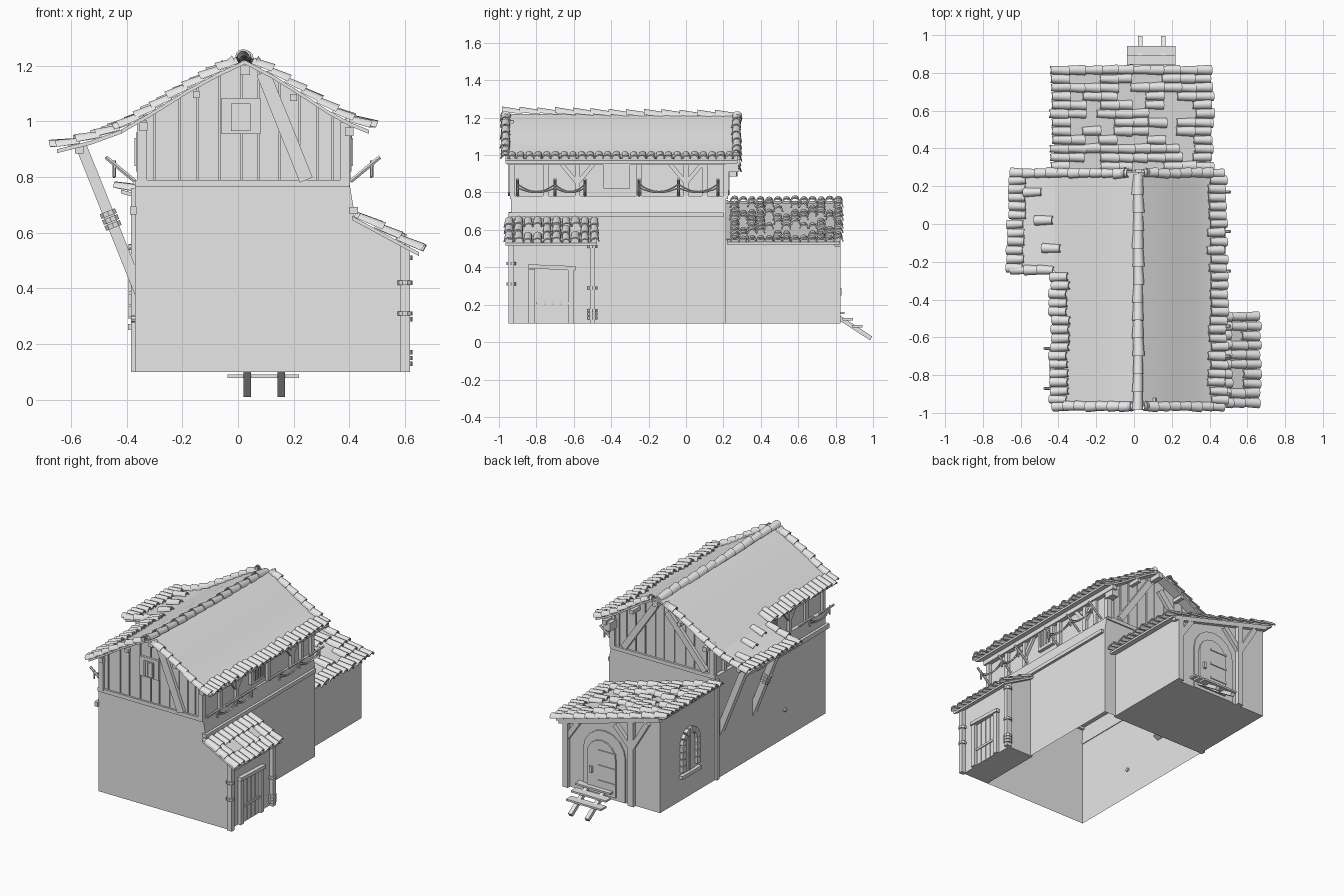
import bpy, bmesh, math, random
from mathutils import Vector as V

if "Cube" in bpy.data.objects:
    bpy.data.objects.remove(bpy.data.objects["Cube"])

random.seed(4)
grey = bpy.data.materials.new("plain grey")
grey.diffuse_color = (0.8, 0.8, 0.8, 1)
grey.use_nodes = True
grey.node_tree.nodes["Principled BSDF"].inputs["Base Color"].default_value = grey.diffuse_color


def finish(name, bm, smooth=False):
    bmesh.ops.recalc_face_normals(bm, faces=bm.faces)
    me = bpy.data.meshes.new(name)
    bm.to_mesh(me)
    bm.free()
    ob = bpy.data.objects.new(name, me)
    bpy.context.collection.objects.link(ob)
    me.materials.append(grey)
    if smooth:
        bpy.ops.object.select_all(action='DESELECT')
        ob.select_set(True)
        bpy.context.view_layer.objects.active = ob
        bpy.ops.object.shade_smooth_by_angle(angle=math.radians(40))
    return ob


def loft(bm, rings, caps=True, closed=True):
    vs = [[bm.verts.new(p) for p in r] for r in rings]
    n = len(vs[0])
    for a, b in zip(vs, vs[1:]):
        for i in range(n if closed else n - 1):
            bm.faces.new((a[i], a[(i + 1) % n], b[(i + 1) % n], b[i]))
    if caps:
        bm.faces.new(vs[0])
        bm.faces.new(vs[-1][::-1])


def box(bm, x0, x1, y0, y1, z0, z1):
    loft(bm, [[(x0, y0, z), (x1, y0, z), (x1, y1, z), (x0, y1, z)] for z in (z0, z1)])


def prism(bm, pts, axis, lo, hi):
    f = (lambda a, b, t: (a, t, b)) if axis == 'y' else (lambda a, b, t: (t, a, b))
    loft(bm, [[f(a, b, t) for a, b in pts] for t in (lo, hi)])


def frame(p, q):
    d = (q - p).normalized()
    s = d.cross(V((0, 0, 1)) if abs(d.z) < 0.99 else V((0, 1, 0))).normalized()
    return d, s, s.cross(d)


def beam(bm, p, q, w, h=None):
    p, q, h = V(p), V(q), h or w
    d, s, u = frame(p, q)
    loft(bm, [[c + s * a * w / 2 + u * b * h / 2 for a, b in ((-1, -1), (1, -1), (1, 1), (-1, 1))] for c in (p, q)])


def rod(bm, p, q, r, n=8):
    p, q = V(p), V(q)
    d, s, u = frame(p, q)
    an = [2 * math.pi * i / n for i in range(n)]
    loft(bm, [[c + (s * math.cos(a) + u * math.sin(a)) * r for a in an] for c in (p, q)])


def tile(bm, p, q, r=0.024):
    # tapered half-round shell, wide end at p
    p, q = V(p), V(q)
    d, s, u = frame(p, q)
    r *= random.uniform(0.92, 1.08)
    p = p + u * 0.009 + s * random.uniform(-.004, .004)
    an = [math.pi * i / 6 for i in range(7)]
    rings = []
    for c, k in ((p, 1), (q, 0.8)):
        ring = [c + (s * math.cos(a) + u * math.sin(a)) * r * k for a in an]
        ring += [c + (s * math.cos(a) + u * math.sin(a)) * (r * k - 0.007) for a in an[::-1]]
        rings.append(ring)
    loft(bm, rings, caps=False)
    for ring in rings:
        vs = [bm.verts.new(v) for v in ring]
        for i in range(6):
            bm.faces.new((vs[i], vs[i + 1], vs[12 - i], vs[13 - i]))


def run(bm, pts, step, r=0.026):
    # overlapping tiles along a path from its low end
    pts = [V(p) for p in pts]
    total = sum((b - a).length for a, b in zip(pts, pts[1:]))

    def at(t):
        for a, b in zip(pts, pts[1:]):
            n = (b - a).length
            if t <= n:
                break
            t -= n
        return a + (b - a) * (t / n)
    for i in range(int(total / step + .5)):
        tile(bm, at(i * step), at(i * step + step * 1.15), r)


ROOF = [(-.65, .90), (-.53, .93), (-.42, .97), (-.3, 1.04), (-.18, 1.115), (-.08, 1.17), (.025, 1.22),
        (.12, 1.17), (.22, 1.108), (.32, 1.042), (.4, .998), (.47, .97)]


def zr(x):
    for (a, za), (b, zb) in zip(ROOF, ROOF[1:]):
        if x <= b:
            return za + (zb - za) * (x - a) / (b - a)
    return ROOF[-1][1]


# lower storey: open underneath, right wall leaning in at the top
bm = bmesh.new()
sec = [(-.37, .1), (-.37, .78), (.40, .78), (.415, .69), (.415, .1)]
loft(bm, [[(x, y, z) for x, z in sec] for y in (-.935, .215)], closed=False)
finish("lower_walls", bm)

# rear annex with lean-to top
bm = bmesh.new()
prism(bm, [(-.37, .1), (.33, .1), (.33, .55), (-.37, .745)], 'y', .2, .8)
finish("annex_walls", bm)

# side porch
bm = bmesh.new()
prism(bm, [(.40, .1), (.59, .1), (.59, .55), (.40, .655)], 'y', -.935, -.5)
finish("porch_walls", bm)

# upper storey walls following the roof
bm = bmesh.new()
top = [(x, z - .012) for x, z in ROOF if -.34 < x < .39]
prism(bm, [(-.345, .78), (-.345, zr(-.345) - .012)] + top + [(.385, zr(.385) - .012), (.385, .78)], 'y', -.92, .2)
finish("upper_walls", bm)

# gable planks, corner posts and braces at both ends
bm = bmesh.new()
cuts = [-.355, -.30, -.21, -.145, -.065, .012, .075, .15, .22, .285, .34, .395]
for y0, y1 in ((-.93, -.915), (.195, .21)):
    for a, b in zip(cuts, cuts[1:]):
        mid = [.025] if a < .025 < b else []
        a2, b2 = a + .003, b - .003
        prism(bm, [(a2, .785), (b2, .785), (b2, zr(b2) - .01)] + [(m, zr(m) - .01) for m in mid] + [(a2, zr(a2) - .01)],
              'y', y0, y1)
finish("gable_planks", bm)
bm = bmesh.new()
beam(bm, (.09, -.937, 1.175), (.245, -.937, .79), .03, .05)
for a, b in (((.3, .8), (.06, 1.15)), ((-.3, .8), (-.02, 1.12))):
    beam(bm, (a[0], .217, a[1]), (b[0], .217, b[1]), .03, .04)
for y in (-.93, .212):
    for x in (-.345, .385):
        box(bm, x - .018, x + .018, y - .015, y + .015, .78, zr(x) - .01)
    box(bm, -.37, .40, y - .012, y + .012, .765, .79)
finish("gable_timbers", bm)

# side wall posts, branching braces and shutters
bm = bmesh.new()
for x in (-.35, .392):
    for y in (-.75, -.58, -.25, 0.0, .1):
        box(bm, x - .012, x + .012, y - .014, y + .014, .78, .99)
    for y in (-.58, 0.0):
        for s in (-1, 1):
            beam(bm, (x, y, .85), (x, y + s * .1, .97), .022)
    box(bm, x - .012, x + .012, -.92, .2, .955, .985)
    box(bm, x - .016, x + .016, -.44, -.3, .82, .96)
    for i in range(4):
        box(bm, x - .022, x + .022, -.415 + i * .027, -.405 + i * .027, .84, .94)
finish("side_timbers", bm)

# gable window
bm = bmesh.new()
box(bm, -.06, .08, -.945, -.925, .955, 1.085)
box(bm, -.025, .045, -.953, -.94, .965, 1.065)
for i in range(4):
    box(bm, -.018 + i * .017, -.011 + i * .017, -.957, -.95, .97, 1.06)
finish("gable_window", bm)

# ledges and small beam ends along the lower walls
bm = bmesh.new()
box(bm, .40, .432, -.95, .2, .668, .692)
box(bm, -.388, -.365, -.95, -.2, .665, .695)
rod(bm, (-.385, -.5, .29), (-.36, -.5, .29), .012)
box(bm, -.384, -.36, .195, .225, .1, .76)
finish("wall_ledges", bm)

# purlin ends under the roof
bm = bmesh.new()
for x, w in ((.025, .035), (-.15, .025), (.2, .025), (-.34, .03), (.40, .03)):
    z = zr(x) - .035
    box(bm, x - w / 2, x + w / 2, -.955, .29, z - w / 2, z + w / 2)
box(bm, .36, .41, .21, .28, .91, .965)
finish("purlins", bm)


# main roof sheet and its wide left wing
def sheet(name, pts, y0, y1, t=.014):
    b = bmesh.new()
    prism(b, pts + [(x, z - t) for x, z in pts[::-1]], 'y', y0, y1)
    return finish(name, b, True)


sheet("main_roof", ROOF[2:], -.965, .275)
sheet("roof_wing", ROOF[:3], -.25, .275)
sheet("annex_roof", [(-.42, .755), (.38, .535)], .22, .82)
sheet("porch_roof", [(.41, .66), (.65, .53)], -.965, -.475)

# main roof tiles: ridge, gable edges and eaves
bm = bmesh.new()
run(bm, [(.022, -.985, 1.222), (.022, -.3, 1.207), (.022, .29, 1.2)], .095, .03)
for y, lx in ((-.965, -.42), (.27, -.65)):
    run(bm, [(x, y, z) for x, z in ROOF if lx <= x <= .03], .068, .027)
    run(bm, [(x, y, z) for x, z in ROOF[:5:-1]], .068, .027)
run(bm, [(x, -.245, z) for x, z in ROOF[:3]], .075, .027)
for i in range(26):
    y = -.93 + i * .0465
    x = .48 + random.uniform(-.012, .012)
    tile(bm, (x, y, zr(.47)), (x - .085, y, zr(.39)), .025)
    lx = -.43 if y < -.25 else -.665
    lx += random.uniform(-.01, .01)
    tile(bm, (lx, y, zr(max(lx, -.65))), (lx + .085, y, zr(lx + .085)), .025)
for x, y in ((-.58, .17), (-.52, .02), (-.48, -.13)):
    tile(bm, (x, y, zr(x)), (x + .09, y, zr(x + .09)), .026)
finish("main_roof_tiles", bm, True)


# courses of tiles on lean-to roofs, some missing away from the edges
def courses(name, hi, lo, y0, y1, cols, rows, miss):
    b = bmesh.new()
    hi, lo = V((hi[0], 0, hi[1])), V((lo[0], 0, lo[1]))
    for i in range(rows):
        for j in range(cols):
            edge = i in (0, rows - 1) or j in (0, cols - 1)
            if not edge and random.random() < miss:
                continue
            y = V((0, y0 + (y1 - y0) * j / (cols - 1), 0))
            k = random.uniform(-.12, .12)
            tile(b, lo.lerp(hi, (i + k) / rows) + y, lo.lerp(hi, (i + k + 1.12) / rows) + y, .026)
    finish(name, b, True)


courses("annex_roof_tiles", (-.43, .758), (.41, .527), .26, .815, 13, 10, .38)
courses("porch_roof_tiles", (.43, .65), (.66, .525), -.945, -.49, 10, 3, .3)

# porch posts with rope rings, and door
bm = bmesh.new()
for y in (-.935, -.5):
    box(bm, .582, .618, y - .014, y + .014, .1, .56)
    for z in ((.31, .42) if y < -.9 else (.13, .15, .17, .29, .51)):
        rod(bm, (.6, y, z - .008), (.6, y, z + .008), .027, 10)
finish("porch_posts", bm)
bm = bmesh.new()
for y in (-.825, -.615):
    box(bm, .585, .61, y - .017, y + .017, .1, .39)
beam(bm, (.6, -.845, .405), (.6, -.59, .395), .035, .022)
for i in range(4):
    box(bm, .585, .598, -.8 + i * .043, -.76 + i * .043, .1, .385)
box(bm, .595, .604, -.8, -.63, .2, .215)
finish("porch_door", bm)


def arch(c, w, z0, zs, n=8):
    return [(c + w, z0)] + [(c + w * math.cos(math.pi * i / n), zs + w * math.sin(math.pi * i / n))
                            for i in range(n + 1)] + [(c - w, z0)]


# arched back door with hinges and handle
bm = bmesh.new()
prism(bm, arch(.035, .155, .1, .385), 'y', .79, .808)
prism(bm, arch(.05, .105, .12, .37), 'y', .79, .818)
for z in (.2, .3, .4):
    box(bm, -.055, .07, .81, .824, z, z + .012)
box(bm, .11, .13, .81, .832, .25, .29)
finish("back_door", bm)

# annex back wall framing
bm = bmesh.new()
for x in (.31, -.17):
    box(bm, x - .02, x + .02, .79, .825, .1, .735 - (x + .37) * .275)
for a, b in (((-.17, .48), (-.29, .68)), ((-.17, .48), (-.05, .61)), ((.31, .42), (.22, .55))):
    beam(bm, (a[0], .812, a[1]), (b[0], .812, b[1]), .025, .032)
beam(bm, (-.38, .81, .725), (.36, .81, .525), .03, .03)
finish("annex_framing", bm)

# arched annex window ringed with stones
bm = bmesh.new()
prism(bm, arch(.5, .06, .27, .47), 'x', -.374, -.36)
ring = [(.575, .29 + i * .045) for i in range(4)]
ring += [(.5 + .075 * math.cos(math.pi * i / 7), .47 + .075 * math.sin(math.pi * i / 7)) for i in range(8)]
ring += [(.425, .425 - i * .045) for i in range(4)]
for a, b in zip(ring, ring[1:]):
    beam(bm, (-.377, *a), (-.377, a[0] + (b[0] - a[0]) * .85, a[1] + (b[1] - a[1]) * .85), .034, .034)
box(bm, -.395, -.36, .4, .6, .25, .272)
box(bm, -.379, -.37, .495, .505, .27, .53)
finish("annex_window", bm)

# back steps
bm = bmesh.new()
for x in (.033, .155):
    beam(bm, (x, .79, .15), (x, .99, .02), .026, .024)
for y, z in ((.82, .155), (.865, .122), (.915, .085)):
    box(bm, -.037, .22, y - .028, y + .028, z - .006, z + .006)
finish("back_steps", bm)

# leaning props under the roof wing, one bound with rope
bm = bmesh.new()
for y in (.15, -.19):
    beam(bm, (-.35, y, .38), (-.565, y, .915), .04)
for t in (.46, .5, .54):
    c = V((-.35, -.19, .38)).lerp(V((-.565, -.19, .915)), t)
    d = V((-.215, 0, .535)).normalized() * .009
    rod(bm, c - d, c + d, .031, 10)
beam(bm, (-.57, -.24, .9), (-.57, .27, .9), .03)
finish("wing_props", bm)

# leaning rail stakes with sagging ropes
bm = bmesh.new()
for s, x0, groups in ((1, .405, ((-.9, -.7, -.54), (-.25, -.04, .17))), (-1, -.37, ((-.87, -.66),))):
    for ys in groups:
        for y in ys:
            rod(bm, (x0, y, .785), (x0 + s * .105, y, .872), .008, 6)
            rod(bm, (x0 + s * .075, y, .80), (x0 + s * .075, y, .86), .006, 6)
        for a, b in zip(ys, ys[1:]):
            for z, sag in ((.845, .04), (.825, .025)):
                pts = [(x0 + s * .075, a + (b - a) * i / 8, z - sag * (1 - (i / 4 - 1) ** 2)) for i in range(9)]
                for p, q in zip(pts, pts[1:]):
                    rod(bm, p, q, .004, 5)
finish("rope_rails", bm)
